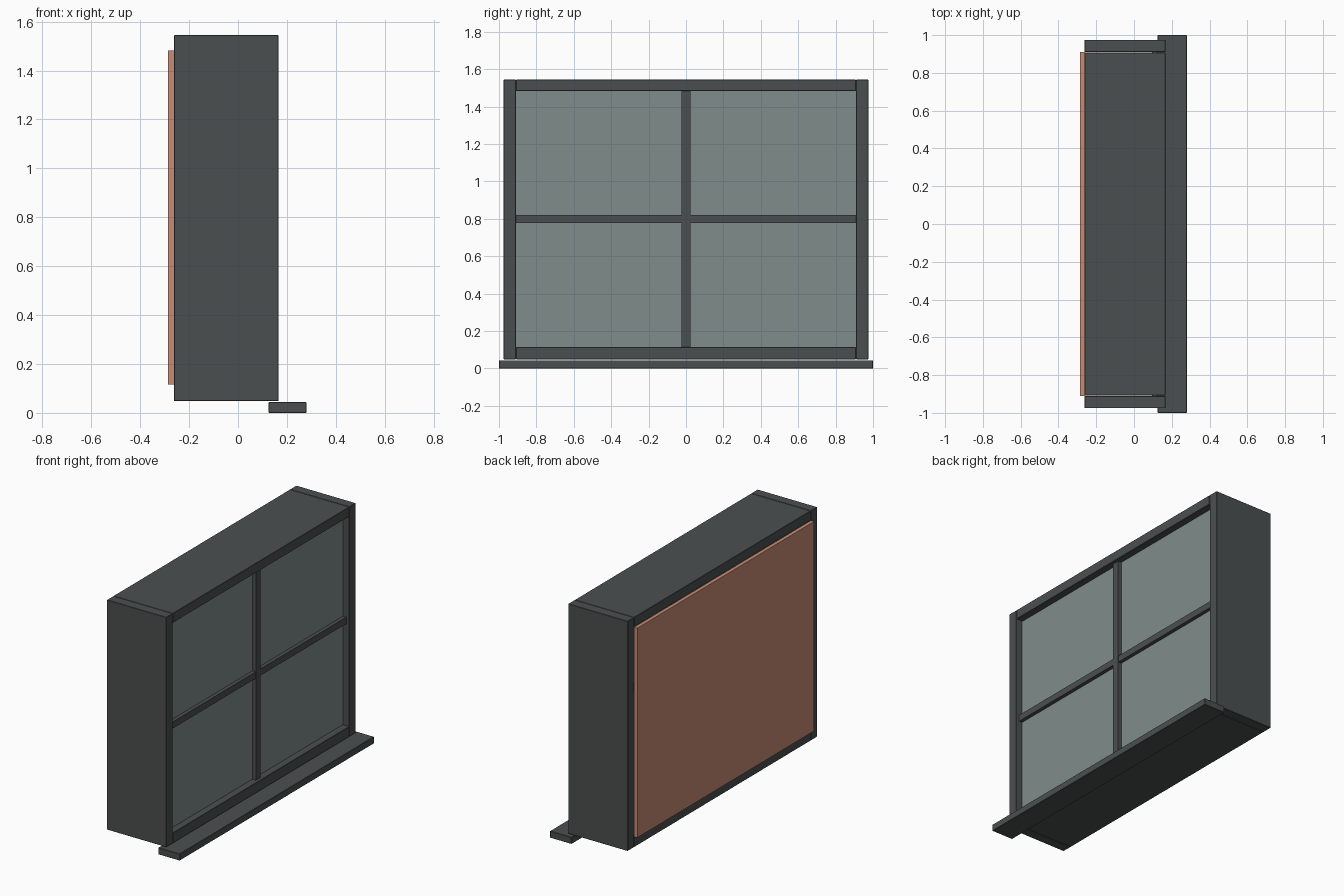
import bpy

if "Cube" in bpy.data.objects:
    bpy.data.objects.remove(bpy.data.objects["Cube"])


def material(name, rgb):
    m = bpy.data.materials.new(name)
    m.diffuse_color = (*rgb, 1)
    m.use_nodes = True
    m.node_tree.nodes["Principled BSDF"].inputs["Base Color"].default_value = m.diffuse_color
    return m


frame = material("dark_grey_frame", (0.07, 0.078, 0.078))
glass = material("grey_green_glass", (0.215, 0.262, 0.255))
clay = material("clay_panel", (0.57, 0.26, 0.18))


def box(name, xs, ys, zs, mat, bevel=0.0):
    """Box given by its extents on each axis, with an optional small chamfer."""
    bpy.ops.mesh.primitive_cube_add(
        size=1, location=[sum(r) / 2 for r in (xs, ys, zs)])
    ob = bpy.context.object
    ob.name = name
    ob.scale = [r[1] - r[0] for r in (xs, ys, zs)]
    bpy.ops.object.transform_apply(location=False, rotation=False, scale=True)
    ob.data.materials.append(mat)
    if bevel:
        mod = ob.modifiers.new("chamfer", 'BEVEL')
        mod.width = bevel
        mod.segments = 1
    return ob


DEPTH = (-0.262, 0.166)
INNER = (-0.908, 0.908)

# outer frame: two jambs, head and bottom rail
box("left_jamb", DEPTH, (-0.975, -0.91), (0.048, 1.545), frame, 0.002)
box("right_jamb", DEPTH, (0.91, 0.975), (0.048, 1.545), frame, 0.002)
box("head_rail", DEPTH, INNER, (1.483, 1.545), frame, 0.002)
box("bottom_rail", DEPTH, INNER, (0.048, 0.115), frame, 0.002)

# projecting sill
box("sill", (0.125, 0.28), (-1, 1), (0, 0.044), frame, 0.002)

# glazing and crossing bars
box("glass_pane", (0.10, 0.12), (-0.91, 0.91), (0.112, 1.486), glass)
box("vertical_bar", (0.095, 0.145), (-0.024, 0.024), (0.114, 1.484), frame)
box("horizontal_bar", (0.095, 0.144), (-0.91, 0.91), (0.778, 0.821), frame)

# panel closing the back
box("back_panel", (-0.286, -0.262), (-0.91, 0.91), (0.117, 1.482), clay)
